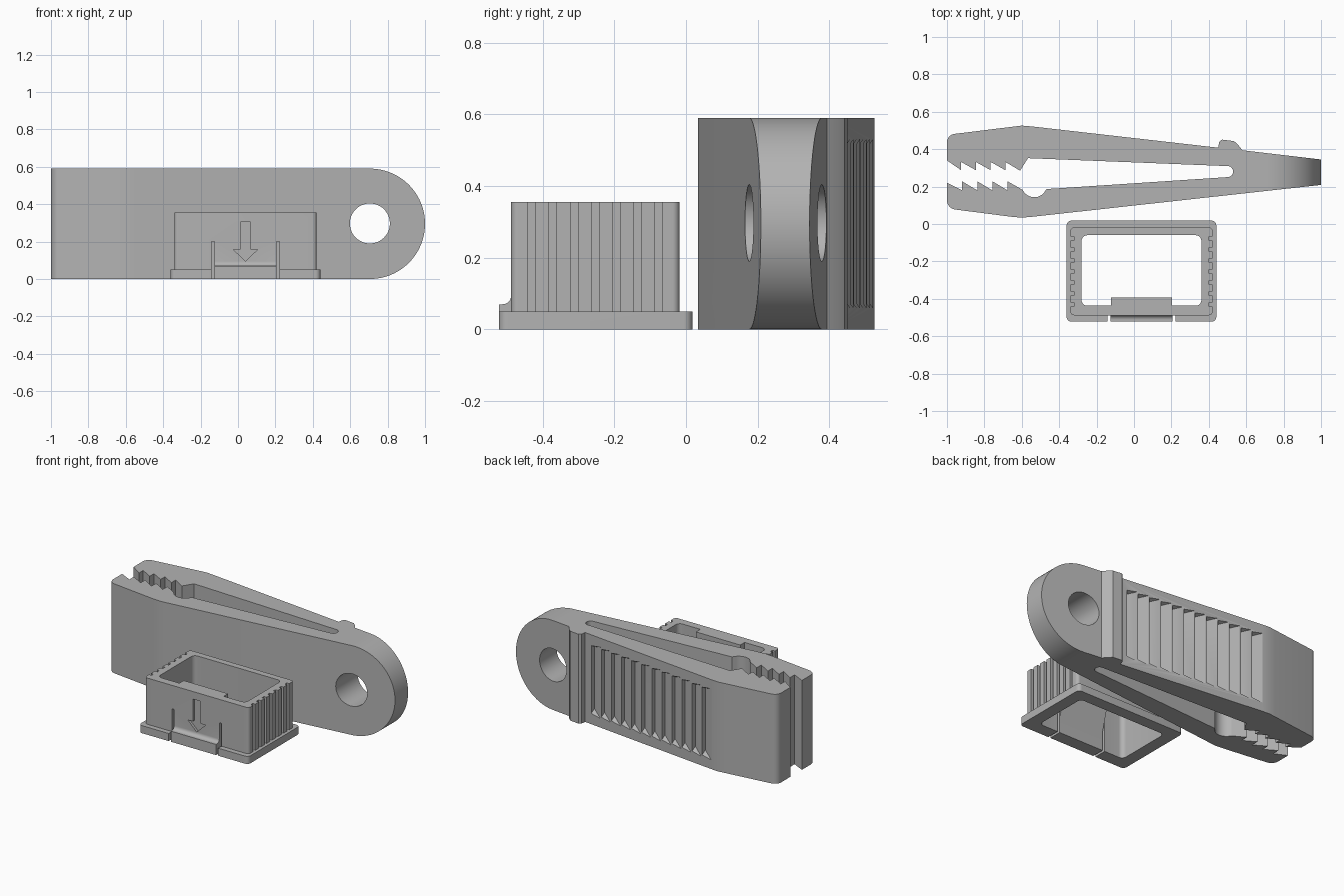
import bpy, bmesh
from math import cos, sin, radians

cube = bpy.data.objects.get("Cube")
if cube:
    bpy.data.objects.remove(cube, do_unlink=True)

grey = bpy.data.materials.new("plain grey")
grey.use_nodes = True
grey.diffuse_color = (0.45, 0.45, 0.45, 1)
grey.node_tree.nodes["Principled BSDF"].inputs["Base Color"].default_value = (0.45, 0.45, 0.45, 1)


def prism(name, pts, axis, lo, hi):
    """Extrude a 2D outline along one axis."""
    place = {"x": lambda u, v, w: (w, u, v),
             "y": lambda u, v, w: (u, w, v),
             "z": lambda u, v, w: (u, v, w)}[axis]
    bm = bmesh.new()
    face = bm.faces.new([bm.verts.new(place(u, v, lo)) for u, v in pts])
    ext = bmesh.ops.extrude_face_region(bm, geom=[face])
    moved = [g for g in ext["geom"] if isinstance(g, bmesh.types.BMVert)]
    bmesh.ops.translate(bm, vec=place(0, 0, hi - lo), verts=moved)
    bmesh.ops.recalc_face_normals(bm, faces=bm.faces)
    mesh = bpy.data.meshes.new(name)
    bm.to_mesh(mesh)
    bm.free()
    mesh.materials.append(grey)
    obj = bpy.data.objects.new(name, mesh)
    bpy.context.collection.objects.link(obj)
    return obj


def box(name, x0, x1, y0, y1, z0, z1):
    return prism(name, [(x0, y0), (x1, y0), (x1, y1), (x0, y1)], "z", z0, z1)


def arc(cx, cy, r, a0, a1, n=8):
    angles = [radians(a0 + (a1 - a0) * i / n) for i in range(n + 1)]
    return [(cx + r * cos(a), cy + r * sin(a)) for a in angles]


def rounded(x0, x1, y0, y1, r):
    return (arc(x1 - r, y1 - r, r, 0, 90) + arc(x0 + r, y1 - r, r, 90, 180)
            + arc(x0 + r, y0 + r, r, 180, 270) + arc(x1 - r, y0 + r, r, 270, 360))


def combine(obj, other, operation):
    """Apply a boolean and discard the helper."""
    mod = obj.modifiers.new("boolean", "BOOLEAN")
    mod.operation = operation
    mod.solver = "EXACT"
    mod.object = other
    bpy.context.view_layer.objects.active = obj
    bpy.ops.object.modifier_apply(modifier=mod.name)
    bpy.data.objects.remove(other, do_unlink=True)


def cut(obj, cutter):
    combine(obj, cutter, "DIFFERENCE")


def smooth(obj):
    bpy.ops.object.select_all(action="DESELECT")
    obj.select_set(True)
    bpy.context.view_layer.objects.active = obj
    bpy.ops.object.shade_smooth_by_angle(angle=radians(25))


# Clip: jaws, arms and tail as one outline
H = 0.59
teeth = [-0.925 + 0.079 * i for i in range(5)]
outline = [(-1, 0.34)]
for x in teeth[:-1]:
    outline += [(x, 0.288), (x, 0.332)]
outline += [(teeth[-1], 0.285), (-0.567, 0.352), (0.49, 0.31)]
outline += arc(0.5, 0.28, 0.03, 80, -80)
outline += [(0.49, 0.25), (-0.465, 0.187)]
outline += arc(-0.533, 0.212, 0.069, -25, -155)
lower = [-1 + 0.081 * i for i in range(5)]
for x in reversed(lower[1:]):
    outline += [(x, 0.228), (x, 0.18)]
outline += [(-1, 0.22)]
outline += arc(-0.95, 0.127, 0.05, 180, 260)
outline += [(-0.65, 0.038), (-0.6, 0.034), (-0.55, 0.038), (1.05, 0.2145), (1.05, 0.339),
            (0.58, 0.394), (0.555, 0.425), (0.535, 0.443), (0.47, 0.451), (0.456, 0.44),
            (0.45, 0.408), (-0.55, 0.522), (-0.6, 0.526), (-0.65, 0.52)]
outline += arc(-0.955, 0.437, 0.045, 98, 180)
clip = prism("clip_body", outline, "z", -0.1, H + 0.1)

# Rounded tail end and hanging hole
stadium = [(-1.1, H), (-1.1, 0)] + arc(1 - H / 2, H / 2, H / 2, -90, 90, 48)
combine(clip, prism("side_shape", stadium, "y", -0.2, 0.8), "INTERSECT")
cut(clip, prism("hole", arc(0.705, 0.297, 0.107, 0, 352.5, 47), "y", -0.2, 0.8))


# Sawtooth finger grip on the back arm, with scooped ends
def back(x):
    return 0.522 - 0.114 * (x + 0.55)


for i in range(12):
    x0 = -0.55 + 0.08 * i
    x1 = x0 + 0.072
    groove = prism("groove", [(x0, back(x0)), (x1, back(x1) - 0.033),
                              (x1, back(x1) + 0.02), (x0, back(x0) + 0.02)], "z", 0.06, 0.53)
    for v in groove.data.vertices:
        if v.co.y < back(v.co.x) - 0.02:
            v.co.z = H / 2 + (v.co.z - H / 2) * 0.87
    cut(clip, groove)
smooth(clip)

# Rectangular sleeve with a flange at its foot
sleeve = prism("sleeve", rounded(-0.34, 0.42, -0.488, -0.018, 0.02), "z", 0.02, 0.355)
combine(sleeve, prism("flange", rounded(-0.36, 0.44, -0.522, 0.018, 0.025), "z", 0, 0.05), "UNION")

# Curved lip at the foot of the front tongue
lip = [(-0.46, 0.01), (-0.522, 0.01), (-0.522, 0.07), (-0.512, 0.07)]
lip += arc(-0.512, 0.094, 0.024, -80, 0, 6) + [(-0.46, 0.094)]
combine(sleeve, prism("lip", lip, "x", -0.13, 0.21), "UNION")
cut(sleeve, prism("opening", rounded(-0.28, 0.36, -0.437, -0.06, 0.03), "z", -0.1, 0.5))

# Slits either side of the tongue
for x in (-0.141, 0.205):
    cut(sleeve, box("slit", x, x + 0.016, -0.6, -0.425, -0.1, 0.2))

# Vertical grooves on both ends
for i in range(7):
    y = -0.441 + 0.059 * i
    for x in (-0.36, 0.402):
        cut(sleeve, box("end_groove", x, x + 0.038, y, y + 0.021, 0.05, 0.4))

# Recessed arrow on the front wall
arrow = [(0.04, 0.095), (0.105, 0.158), (0.068, 0.158), (0.068, 0.305),
         (0.013, 0.305), (0.013, 0.158), (-0.025, 0.158)]
cut(sleeve, prism("arrow", arrow, "y", -0.55, -0.472))

# Wedge catch inside the front wall
catch = [(-0.45, 0.355), (-0.392, 0.355), (-0.392, 0.27), (-0.437, 0.11), (-0.45, 0.11)]
combine(sleeve, prism("catch", catch, "x", -0.122, 0.202), "UNION")
smooth(sleeve)
